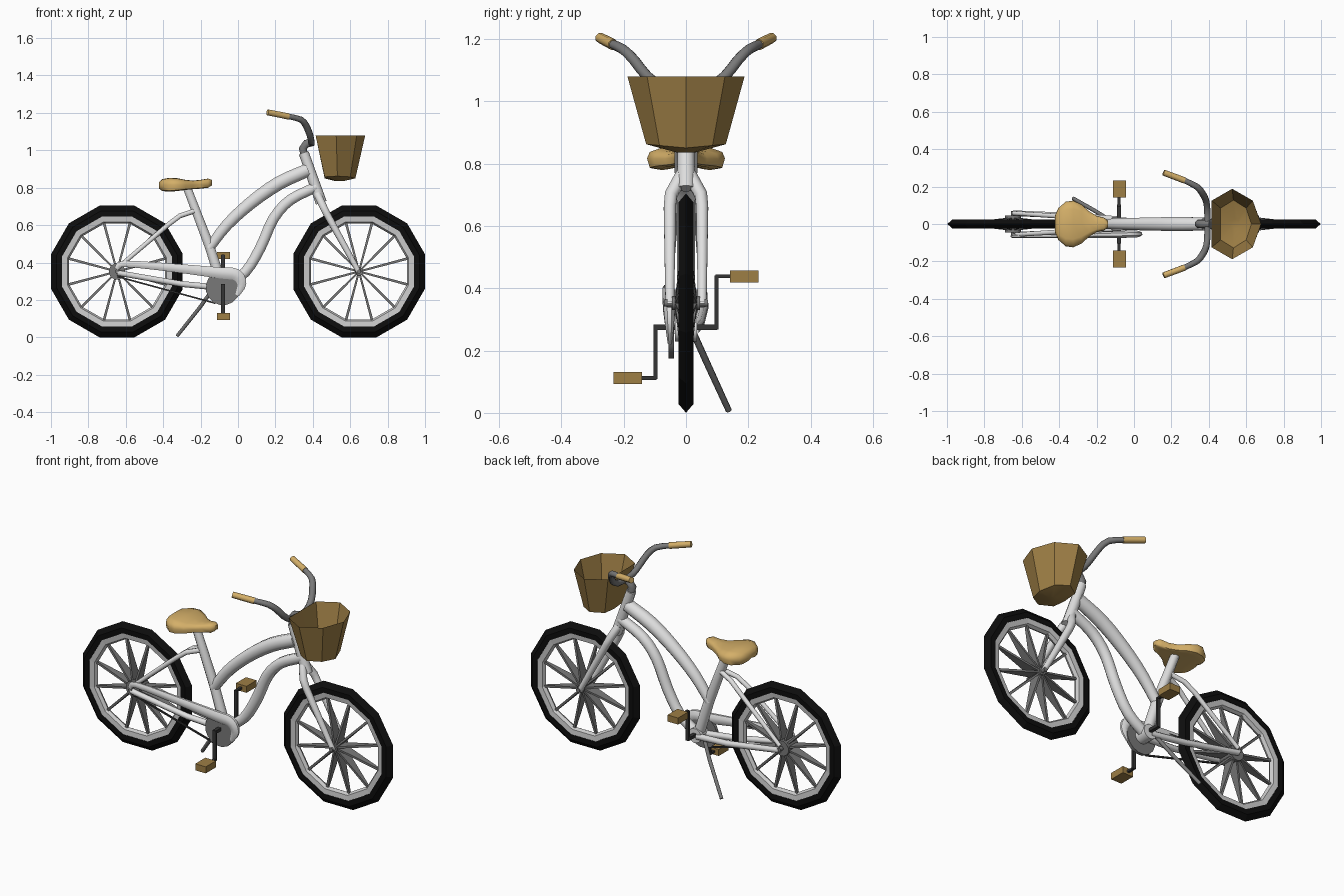
import bpy, bmesh, math
from mathutils import Vector as V


def material(name, rgb):
    m = bpy.data.materials.new(name)
    m.diffuse_color = (*rgb, 1)
    return m


WHITE = material("frame white", (0.74, 0.74, 0.74))
RIM = material("rim grey", (0.60, 0.60, 0.60))
BLACK = material("tyre black", (0.004, 0.004, 0.004))
GREY = material("steel grey", (0.19, 0.19, 0.19))
DARK = material("crank dark", (0.035, 0.035, 0.035))
TAN = material("seat tan", (0.66, 0.43, 0.14))
WICKER = material("wicker brown", (0.34, 0.21, 0.06))


def loft(name, rings, mat, caps=(True, True), closed=False, angle=50):
    """Skin a list of equal point rings; angle 0 keeps faces flat."""
    bm = bmesh.new()
    rows = [[bm.verts.new(p) for p in r] for r in rings]
    n = len(rows[0])
    for i in range(len(rows) if closed else len(rows) - 1):
        a, b = rows[i], rows[(i + 1) % len(rows)]
        for j in range(n):
            k = (j + 1) % n
            bm.faces.new((a[j], a[k], b[k], b[j]))
    if not closed:
        if caps[0]:
            bm.faces.new(rows[0])
        if caps[1]:
            bm.faces.new(rows[-1])
    bmesh.ops.recalc_face_normals(bm, faces=bm.faces)
    me = bpy.data.meshes.new(name)
    bm.to_mesh(me)
    bm.free()
    me.materials.append(mat)
    ob = bpy.data.objects.new(name, me)
    bpy.context.collection.objects.link(ob)
    if angle:
        bpy.ops.object.select_all(action='DESELECT')
        ob.select_set(True)
        bpy.context.view_layer.objects.active = ob
        bpy.ops.object.shade_smooth_by_angle(angle=math.radians(angle))
    return ob


def spline(pts, steps):
    """Catmull-Rom through (x, y, z, radius) points."""
    p = [V(q) for q in pts]
    p = [2 * p[0] - p[1]] + p + [2 * p[-1] - p[-2]]
    out = []
    for i in range(1, len(p) - 2):
        a, b, c, d = p[i - 1:i + 3]
        for s in range(steps):
            t = s / steps
            out.append(0.5 * (2 * b + (c - a) * t + (2 * a - 5 * b + 4 * c - d) * t * t
                              + (3 * b - a - 3 * c + d) * t ** 3))
    return out + [p[-2]]


def tube(name, pts, mat, steps=1, sides=8, flat=1.0):
    path = spline(pts, steps) if steps > 1 else [V(q) for q in pts]
    c = [q.to_3d() for q in path]
    rings, u, old = [], None, None
    for i, q in enumerate(path):
        t = (c[min(i + 1, len(c) - 1)] - c[max(i - 1, 0)]).normalized()
        if u is None:
            ref = V((0, 1, 0)) if abs(t.y) < 0.9 else V((0, 0, 1))
            u = (ref - t * ref.dot(t)).normalized()
        else:
            u = old.rotation_difference(t) @ u
        old, w, ring = t, t.cross(u), []
        for j in range(sides):
            a = 2 * math.pi * (j + 0.5) / sides
            o = (u * math.cos(a) + w * math.sin(a)) * q[3]
            o.y *= flat
            ring.append(c[i] + o)
        rings.append(ring)
    return loft(name, rings, mat)


def box(name, lo, hi, mat):
    rings = [[(x, lo[1], z) for x, z in ((lo[0], lo[2]), (hi[0], lo[2]), (hi[0], hi[2]), (lo[0], hi[2]))]]
    rings.append([(x, hi[1], z) for x, _, z in rings[0]])
    return loft(name, rings, mat, angle=0)


# Wheels: twelve-sided tyre, rim and tapered flat spokes
AXLE = 0.352


def turned(name, cx, profile, mat):
    rings = []
    for k in range(12):
        a = math.radians(15 + 30 * k)
        rings.append([(cx + r * math.cos(a), y, AXLE + r * math.sin(a)) for r, y in profile])
    return loft(name, rings, mat, closed=True, angle=0)


for side, cx in (("rear", -0.647), ("front", 0.647)):
    turned(side + "_tyre", cx, [(0.364, 0), (0.335, 0.024), (0.305, 0.024), (0.305, -0.024), (0.335, -0.024)], BLACK)
    turned(side + "_rim", cx, [(0.312, 0.022), (0.275, 0.018), (0.265, 0), (0.275, -0.018), (0.312, -0.022)], RIM)
    for k in range(12):
        a = math.radians(15 + 30 * k)
        d, n = V((math.cos(a), 0, math.sin(a))), V((-math.sin(a), 0, math.cos(a)))
        rings = []
        for r, w, h in ((0.01, 0.036, 0.005), (0.275, 0.005, 0.007)):
            o = V((cx, 0, AXLE)) + d * r
            rings.append([o + n * (h * i) + V((0, w * j, 0)) for i, j in ((1, 1), (-1, 1), (-1, -1), (1, -1))])
        loft(f"{side}_spoke_{k + 1}", rings, GREY, angle=0)
    r = 0.045 if side == "rear" else 0.022
    tube(side + "_hub", [(cx, -0.045, AXLE, r), (cx, 0.045, AXLE, r)], GREY, sides=12)
    tube(side + "_axle", [(cx, -0.07, AXLE, 0.012), (cx, 0.07, AXLE, 0.012)], GREY)

# Frame tubes
tube("seat_tube", [(-0.08, 0, 0.26, 0.030), (-0.15, 0, 0.48, 0.028), (-0.272, 0, 0.80, 0.024)], WHITE)
tube("top_tube", [(-0.155, 0, 0.475, 0.028), (-0.06, 0, 0.60, 0.033), (0.07, 0, 0.72, 0.037),
                  (0.22, 0, 0.825, 0.04), (0.375, 0, 0.895, 0.038)], WHITE, steps=3)
tube("down_tube", [(-0.07, 0, 0.27, 0.03), (0.04, 0, 0.35, 0.03), (0.12, 0, 0.48, 0.031), (0.19, 0, 0.635, 0.031),
                   (0.28, 0, 0.735, 0.031), (0.42, 0, 0.805, 0.03)], WHITE, steps=3)
tube("head_tube", [(0.352, 0, 0.985, 0.027), (0.445, 0, 0.72, 0.03)], WHITE, sides=10)
tube("bottom_bracket", [(-0.08, -0.035, 0.27, 0.042), (-0.08, 0.035, 0.27, 0.042)], WHITE, sides=12)

for tag, s in (("left", 1), ("right", -1)):
    # Fork legs and rear stays
    tube("fork_leg_" + tag, [(0.425, s * 0.012, 0.765, 0.022), (0.455, s * 0.048, 0.70, 0.022),
                             (0.475, s * 0.052, 0.66, 0.021), (0.648, s * 0.052, 0.345, 0.015)], WHITE)
    tube("seat_stay_" + tag, [(-0.645, s * 0.058, 0.37, 0.012), (-0.37, s * 0.04, 0.605, 0.014),
                              (-0.31, s * 0.03, 0.65, 0.014), (-0.235, s * 0.012, 0.675, 0.014)], WHITE)
    tube("chain_stay_" + tag, [(-0.645, s * 0.058, 0.345, 0.016), (-0.30, s * 0.042, 0.285, 0.017),
                               (-0.09, s * 0.025, 0.265, 0.018)], WHITE)
    # Handlebar half and grip
    tube("handlebar_" + tag, [(0.392, 0, 1.04, 0.018), (0.392, s * 0.07, 1.045, 0.018),
                              (0.385, s * 0.125, 1.08, 0.018), (0.365, s * 0.165, 1.13, 0.018),
                              (0.335, s * 0.20, 1.165, 0.017), (0.265, s * 0.235, 1.182, 0.015)], GREY, steps=2)
    tube("grip_" + tag, [(0.27, s * 0.233, 1.181, 0.018), (0.158, s * 0.275, 1.203, 0.017)], TAN)
    # Crank arm and pedal
    z = 0.275 + s * 0.163
    box("crank_" + tag, (-0.09, s * 0.098 - 0.006, min(z, 0.27) - 0.003),
        (-0.07, s * 0.098 + 0.006, max(z, 0.28) + 0.003), DARK)
    box("pedal_pin_" + tag, (-0.087, s * 0.125 - 0.03, z - 0.006), (-0.073, s * 0.125 + 0.03, z + 0.006), DARK)
    box("pedal_" + tag, (-0.112, s * 0.187 - 0.046, z - 0.019), (-0.044, s * 0.187 + 0.046, z + 0.019), WICKER)
box("crank_axle", (-0.09, -0.10, 0.266), (-0.07, 0.10, 0.284), DARK)

# Stem
tube("stem", [(0.358, 0, 0.965, 0.022), (0.346, 0, 1.01, 0.023), (0.365, 0, 1.035, 0.024), (0.405, 0, 1.045, 0.022)], GREY)

# Drive train: chainring, chain and hooked chain guard
tube("chainring", [(-0.08, -0.056, 0.265, 0.093), (-0.08, -0.038, 0.265, 0.093)], GREY, sides=16)
tube("lower_chain", [(-0.645, -0.05, 0.325, 0.006), (-0.12, -0.05, 0.182, 0.006)], DARK, sides=4)
tube("upper_chain", [(-0.645, -0.05, 0.385, 0.006), (-0.06, -0.05, 0.353, 0.006)], DARK, sides=4)
tube("chain_guard", [(-0.65, -0.066, 0.365, 0.012), (-0.61, -0.066, 0.393, 0.018), (-0.35, -0.062, 0.372, 0.024),
                     (-0.10, -0.056, 0.345, 0.032), (-0.01, -0.054, 0.335, 0.034), (0.02, -0.053, 0.285, 0.026),
                     (-0.005, -0.052, 0.225, 0.012)], WHITE, steps=3, flat=0.6)

# Kickstand
tube("kickstand", [(-0.13, 0.02, 0.265, 0.011), (-0.20, 0.065, 0.165, 0.011), (-0.325, 0.137, 0.008, 0.010)], GREY)

# Saddle: cross-sections of x, half width, top and underside
seat = []
for x, w, top, low in ((-0.422, 0.045, 0.83, 0.795), (-0.405, 0.085, 0.846, 0.782), (-0.365, 0.119, 0.853, 0.779),
                       (-0.325, 0.125, 0.851, 0.782), (-0.28, 0.104, 0.842, 0.788), (-0.24, 0.068, 0.838, 0.792),
                       (-0.20, 0.044, 0.842, 0.795), (-0.16, 0.034, 0.849, 0.80), (-0.14, 0.018, 0.842, 0.812)):
    mid = (top + low) / 2
    h = top - mid
    seat.append([(x, w * y, mid + h * z) for y, z in
                 ((1, 0), (0.93, 0.6), (0.65, 0.95), (0, 1), (-0.65, 0.95), (-0.93, 0.6), (-1, 0),
                  (-0.93, -0.85), (-0.65, -1), (0, -0.6), (0.65, -1), (0.93, -0.85))])
loft("seat", seat, TAN, angle=60)

# Open basket: flat-backed octagon, narrowing to a shallow pointed base
shape = ((0.415, 0), (0.415, 0.125), (0.525, 0.188), (0.635, 0.125), (0.68, 0),
         (0.635, -0.125), (0.525, -0.188), (0.415, -0.125))
rings = []
for sx, sy, z, bow in ((1, 1, 1.08, 0), (0.62, 0.68, 0.862, 0.012), (0.15, 0.15, 0.835, 0)):
    rings.append([(0.542 + (x - 0.542) * sx, y * sy, z - bow * (1 - abs(y) / 0.188)) for x, y in shape])
loft("basket", rings, WICKER, caps=(False, True), angle=30)
